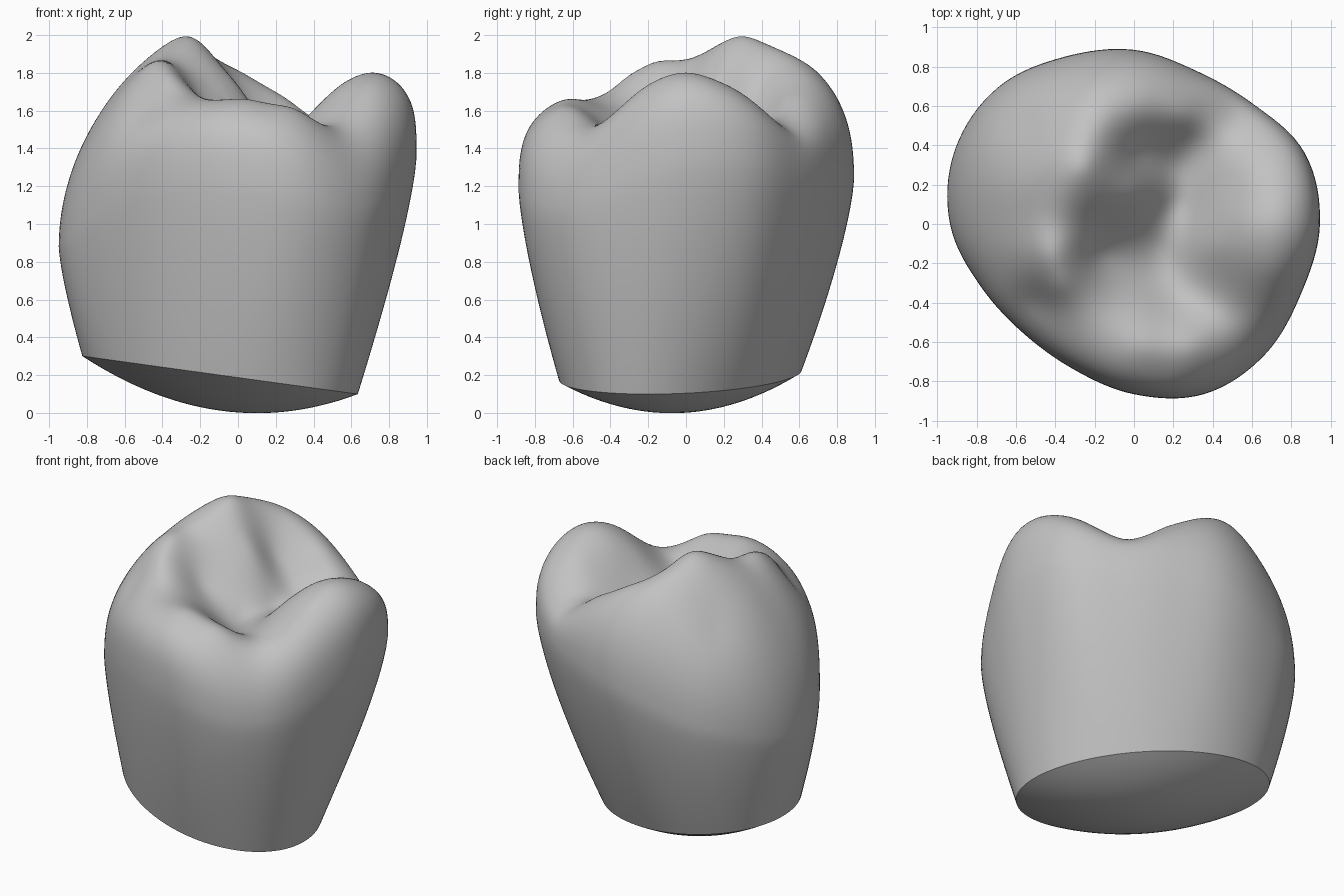
import bpy, bmesh, math
from mathutils import Vector

if "Cube" in bpy.data.objects:
    bpy.data.objects.remove(bpy.data.objects["Cube"])

SEGMENTS, WALL_RINGS, TOP_RINGS, CAP_RINGS = 128, 16, 56, 14

# Values spaced evenly around the tooth, counter-clockwise from +x
OUTLINE = [.945, .94, .86, .84, .885, .92, .98, .985,
           .935, .84, .79, .80, .865, .935, .94, .92]
BULGE_HEIGHT = [1.35, 1.28, 1.25, 1.02, .88, 1.17, 1.22, 1.06]
ROUNDNESS = [3.5, 3, 2.5, 2.2, 2, 3, 3.2, 2.3]

# Landmarks of the chewing surface
CUSPS = [(-.25, .3, 1.99), (-.42, -.15, 1.86), (.72, .02, 1.8)]
RIDGES = [(-.36, .06, 1.89), (-.39, -.32, 1.77), (-.22, -.47, 1.67), (.05, -.62, 1.66),
          (.3, -.62, 1.61), (-.22, .5, 1.92), (.04, .58, 1.79), (.25, .55, 1.66),
          (.63, .28, 1.69), (.71, -.25, 1.7), (.54, .02, 1.73),
          (-.11, .22, 1.86), (0, .17, 1.73), (.09, .13, 1.59)]
GROOVE = [(.53, .58, 1.48), (.43, .5, 1.55), (.3, .42, 1.54), (.2, .3, 1.5), (.2, .1, 1.46),
          (.13, -.1, 1.45), (.12, -.25, 1.45), (.22, -.38, 1.48), (.37, -.42, 1.51),
          (.53, -.45, 1.53)]
SLOPES = [(.02, .36, 1.68), (-.18, -.15, 1.64), (.04, -.42, 1.58),
          (.44, -.12, 1.64), (-.65, .2, 1.7), (-.58, .52, 1.63),
          (-.2, .7, 1.79), (-.5, -.4, 1.6), (.15, -.75, 1.59)]


def around(values, angle):
    """Smooth closed interpolation of evenly spaced values."""
    n = len(values)
    u = (angle / math.tau) % 1 * n
    i, t = int(u), u - int(u)
    a, b, c, d = (values[(i + k) % n] for k in (-1, 0, 1, 2))
    return b + t * ((c - a) + t * ((2*a - 5*b + 4*c - d) + t * (3*b - a - 3*c + d))) / 2


def dome(angle, s):
    """Rounded shoulder: one at the middle, zero at the outline."""
    n = around(ROUNDNESS, angle)
    return max(0, 1 - s ** n) ** (1 / n)


def kernel(x, y, p):
    return math.sqrt((x - p[0]) ** 2 + (y - p[1]) ** 2 + .007)


def solve(rows):
    """Gauss-Jordan elimination on an augmented matrix."""
    n = len(rows)
    for i in range(n):
        best = max(range(i, n), key=lambda r: abs(rows[r][i]))
        rows[i], rows[best] = rows[best], rows[i]
        rows[i] = [v / rows[i][i] for v in rows[i]]
        for r in range(n):
            if r != i:
                f = rows[r][i]
                rows[r] = [v - f * w for v, w in zip(rows[r], rows[i])]
    return [row[-1] for row in rows]


# Fit a smooth relief through the landmarks, with the shoulder divided out
landmarks = CUSPS + RIDGES + GROOVE + SLOPES
MEAN = 1.75
system = []
for x, y, z in landmarks:
    angle = math.atan2(y, x)
    s = math.hypot(x, y) / around(OUTLINE, angle)
    base = around(BULGE_HEIGHT, angle)
    relief = base + (z - base) / dome(angle, s) - MEAN
    system.append([kernel(x, y, p) for p in landmarks] + [relief])
weights = solve(system)


def rim_point(angle, s=1):
    """Underside: a shallow bowl below a tilted, turned ellipse."""
    long, short, turn = .78, .58, angle + math.radians(32)
    r = s * long * short / math.hypot(short * math.cos(turn), long * math.sin(turn))
    x, y = r * math.cos(angle) - .095, r * math.sin(angle) - .03
    return Vector((x, y, .187 - .138 * x - .188 * (1 - s * s)))


def wall_point(angle, t):
    r = around(OUTLINE, angle)
    low = rim_point(angle)
    high = Vector((r * math.cos(angle), r * math.sin(angle), around(BULGE_HEIGHT, angle)))
    p = low.lerp(high, 1 - (1 - t) ** 1.35)
    p.z = low.z + (high.z - low.z) * t
    return p


def top_point(angle, s):
    r = s * around(OUTLINE, angle)
    x, y = r * math.cos(angle), r * math.sin(angle)
    relief = MEAN + sum(w * kernel(x, y, p) for w, p in zip(weights, landmarks))
    base = around(BULGE_HEIGHT, angle)
    return Vector((x, y, base + (relief - base) * dome(angle, s)))


# Stack rings: underside cap, side wall, then over the shoulder to the middle
rings = [(rim_point, i / CAP_RINGS) for i in range(1, CAP_RINGS)]
rings += [(wall_point, i / WALL_RINGS) for i in range(WALL_RINGS)]
rings += [(top_point, math.cos(i / TOP_RINGS * math.pi / 2)) for i in range(TOP_RINGS)]

bm = bmesh.new()
angles = [math.tau * i / SEGMENTS for i in range(SEGMENTS)]
loops = [[bm.verts.new(shape(a, v)) for a in angles] for shape, v in rings]
for lower, upper in zip(loops, loops[1:]):
    for i in range(SEGMENTS):
        j = (i + 1) % SEGMENTS
        bm.faces.new((lower[i], lower[j], upper[j], upper[i]))
for loop, middle in ((loops[0], rim_point(0, 0)), (loops[-1], top_point(0, 0))):
    centre = bm.verts.new(middle)
    for i in range(SEGMENTS):
        bm.faces.new((loop[i], loop[(i + 1) % SEGMENTS], centre))
bmesh.ops.recalc_face_normals(bm, faces=bm.faces)

mesh = bpy.data.meshes.new("tooth_crown")
bm.to_mesh(mesh)
bm.free()
crown = bpy.data.objects.new("tooth_crown", mesh)
bpy.context.collection.objects.link(crown)

# Plain grey surface
grey = bpy.data.materials.new("plain_grey")
grey.use_nodes = True
colour = (.54, .54, .54, 1)
grey.diffuse_color = colour
grey.node_tree.nodes["Principled BSDF"].inputs["Base Color"].default_value = colour
mesh.materials.append(grey)

bpy.context.view_layer.objects.active = crown
crown.select_set(True)
bpy.ops.object.shade_smooth_by_angle(angle=math.radians(28))
